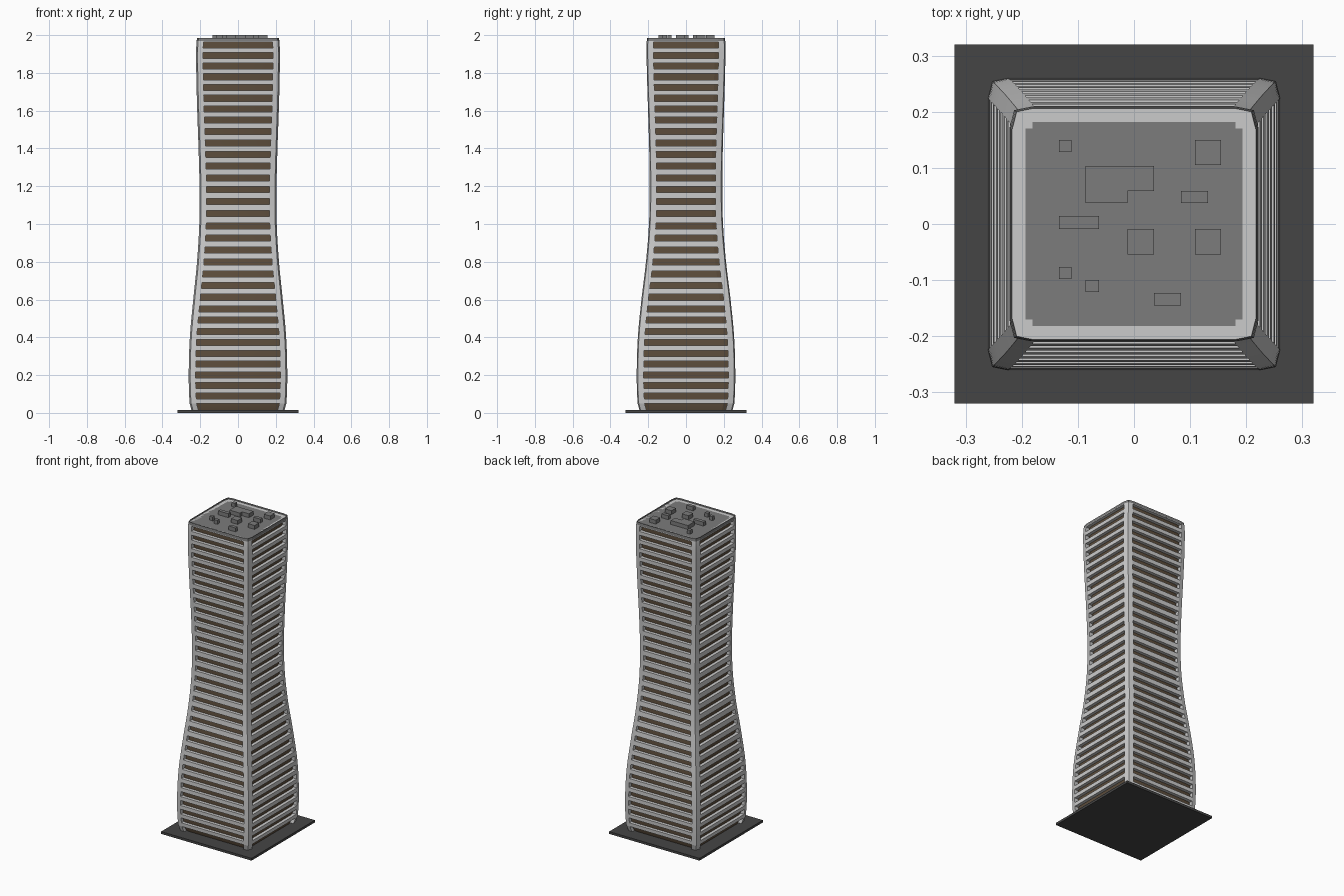
import bpy, bmesh, math

if "Cube" in bpy.data.objects:
    bpy.data.objects.remove(bpy.data.objects["Cube"])

# Tower silhouette: height, half width in x, half width in y
PROFILE = [(.013, .246, .246), (.05, .256, .256), (.2, .261, .261), (.4, .255, .255),
           (.6, .237, .236), (.8, .217, .212), (1.0, .205, .196), (1.2, .204, .192),
           (1.4, .209, .195), (1.6, .216, .201), (1.8, .221, .207), (1.95, .221, .209),
           (1.985, .217, .206)]
POST = .037      # visible width of a corner post
DEPTH = .02      # how far the glass sits behind the slabs
ROWS = 33
STRIP = .016     # half height of a window row


def half(z):
    """Smooth (cubic) interpolation of the silhouette."""
    P = PROFILE
    i = max(k for k in range(len(P) - 1) if P[k][0] <= z + 1e-9)

    def slope(k, c):
        a, b = P[max(k - 1, 0)], P[min(k + 1, len(P) - 1)]
        return (b[c] - a[c]) / (b[0] - a[0])
    h = P[i + 1][0] - P[i][0]
    t = min((z - P[i][0]) / h, 1)
    return [(2*t**3 - 3*t*t + 1) * P[i][c] + (t**3 - 2*t*t + t) * h * slope(i, c)
            + (3*t*t - 2*t**3) * P[i + 1][c] + (t**3 - t*t) * h * slope(i + 1, c) for c in (1, 2)]


def material(name, r, g, b):
    m = bpy.data.materials.new(name)
    m.diffuse_color = (r, g, b, 1)
    m.use_nodes = True
    m.node_tree.nodes["Principled BSDF"].inputs["Base Color"].default_value = m.diffuse_color
    return m


def loft(bm, rings):
    """Skin a stack of equal rings and cap both ends."""
    vs = [[bm.verts.new(p) for p in ring] for ring in rings]
    n = len(vs[0])
    for a, b in zip(vs, vs[1:]):
        for i in range(n):
            j = (i + 1) % n
            bm.faces.new((a[i], a[j], b[j], b[i]))
    bm.faces.new(vs[0][::-1])
    bm.faces.new(vs[-1])


def box(bm, x0, x1, y0, y1, z0, z1):
    loft(bm, [[(x0, y0, z), (x1, y0, z), (x1, y1, z), (x0, y1, z)] for z in (z0, z1)])


def finish(name, bm, mat=None, smooth=False):
    bmesh.ops.recalc_face_normals(bm, faces=bm.faces)
    me = bpy.data.meshes.new(name)
    bm.to_mesh(me)
    bm.free()
    ob = bpy.data.objects.new(name, me)
    bpy.context.collection.objects.link(ob)
    if mat:
        me.materials.append(mat)
    if smooth:
        bpy.ops.object.select_all(action='DESELECT')
        ob.select_set(True)
        bpy.context.view_layer.objects.active = ob
        bpy.ops.object.shade_smooth_by_angle(angle=math.radians(12))
    return ob


def outline(z, hx, hy):
    """Full floor outline: flat walls whose corners bend slightly inwards."""
    q = [(hx, hy - POST), (hx - .008, hy - .006), (hx - POST, hy)]
    pts = q + [(-x, y) for x, y in q[::-1]] + [(-x, -y) for x, y in q] + [(x, -y) for x, y in q[::-1]]
    return [(x, y, z) for x, y in pts]


glass = material("bronze_glass", .11, .075, .045)
dark = material("roof_grey", .2, .2, .2)
black = material("ground_slab_grey", .06, .06, .06)

# Window row centres, spaced slightly wider at mid height
rows = []
for i in range(ROWS):
    t = i / (ROWS - 1)
    rows.append(.034 + 1.913 * (t - .07 * math.sin(2 * math.pi * t) / (2 * math.pi)))
levels = [.013] + [z + s for z in rows for s in (-STRIP, STRIP)] + [1.975]

# Ground slab
bm = bmesh.new()
box(bm, -.32, .32, -.32, .32, 0, .015)
finish("ground_slab", bm, black)

# Recessed glass core
bm = bmesh.new()
loft(bm, [outline(z, *[h - DEPTH for h in half(z)]) for z in levels[:-1]])
finish("glass_core", bm, glass, True)

# Corner posts
for sx, xn in ((-1, "left"), (1, "right")):
    for sy, yn in ((-1, "front"), (1, "back")):
        rings = []
        for z in levels:
            hx, hy = half(z)
            ax, ay, d = hx - POST, hy - POST, DEPTH + .005
            sec = [(hx, ay), (hx - .008, hy - .006), (ax, hy), (ax, hy - d),
                   (ax, ay), (hx - d, ay)]
            rings.append([(sx * x, sy * y, z) for x, y in sec])
        bm = bmesh.new()
        loft(bm, rings)
        finish(f"corner_post_{yn}_{xn}", bm, None, True)

# Floor bands between window rows, on all four sides
bm = bmesh.new()
gaps = [(a + STRIP, b - STRIP) for a, b in zip(rows, rows[1:])] + [(rows[-1] + STRIP, 1.975)]
for z0, z1 in gaps:
    for s in (-1, 1):
        for axis in (0, 1):
            rings = []
            for z in (z0, z1):
                h = half(z)
                w, o = h[1 - axis] - POST, h[axis]
                ring = [(s * o, -w), (s * o, w), (s * (o - DEPTH - .005), w), (s * (o - DEPTH - .005), -w)]
                rings.append([(a, b, z) if axis == 0 else (b, a, z) for a, b in ring])
            loft(bm, rings)
finish("floor_bands", bm)

# Roof slab and raised rim around a sunken deck
bm = bmesh.new()
loft(bm, [outline(z, *half(z)) for z in (1.968, 1.985)])
top = max(bm.faces, key=lambda f: f.calc_center_median().z)
bmesh.ops.inset_region(bm, faces=[top], thickness=.035)
bmesh.ops.translate(bm, verts=top.verts, vec=(0, 0, -.01))
finish("roof_deck", bm, dark)

# Rooftop plant boxes: x0, x1, y0, y1
plant = [(-.134, -.111, .128, .15), (.109, .155, .105, .15), (-.086, .036, .059, .103),
         (-.086, -.012, .037, .059), (.084, .132, .037, .059), (-.134, -.062, -.009, .014),
         (-.012, .036, -.054, -.009), (.109, .155, -.054, -.009), (-.134, -.111, -.098, -.077),
         (-.086, -.062, -.121, -.1), (.036, .084, -.145, -.123)]
bm = bmesh.new()
for b in plant:
    box(bm, *b, 1.973, 2.0)
finish("rooftop_plant", bm, dark)
